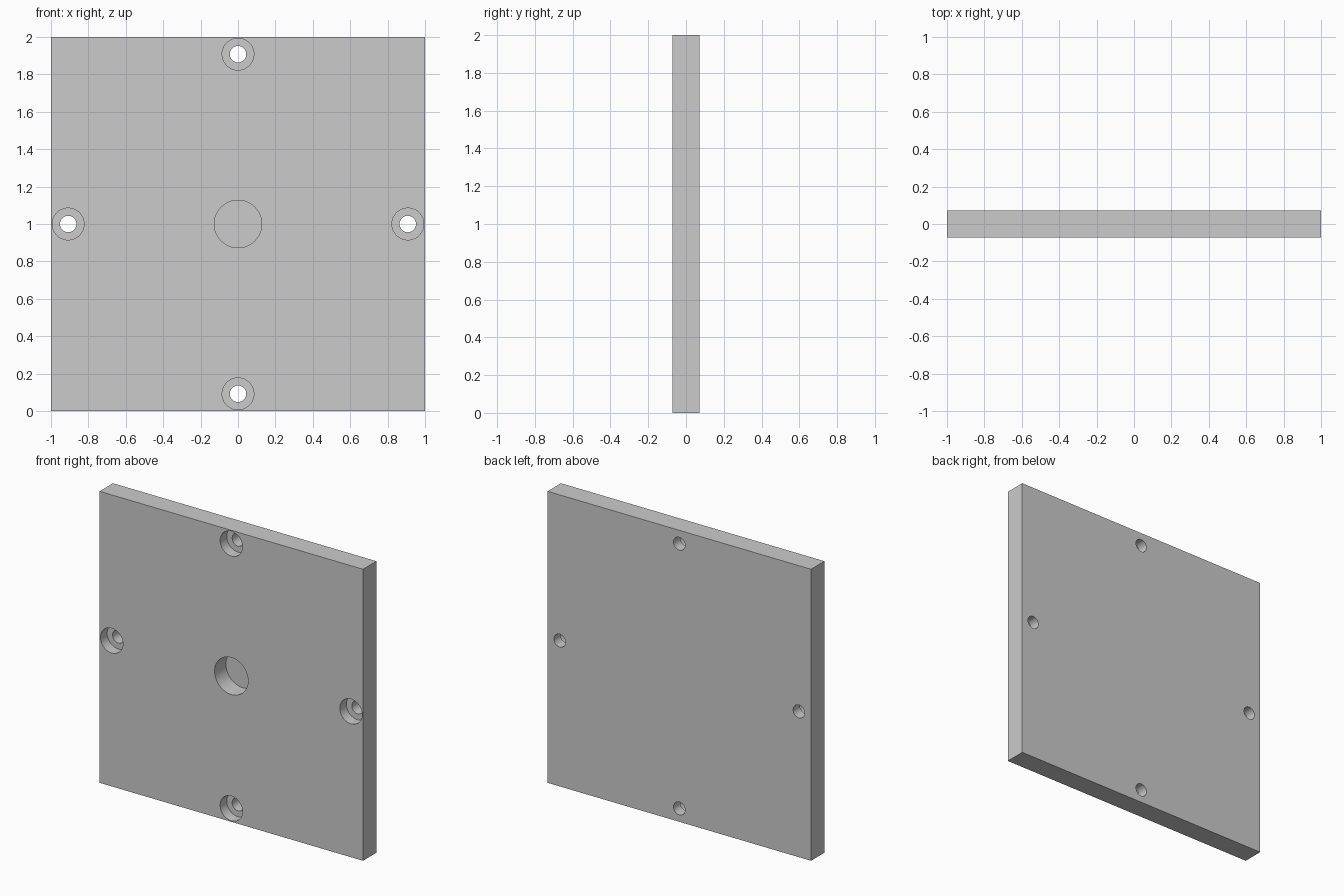
import bpy
from math import pi, radians

if "Cube" in bpy.data.objects:
    bpy.data.objects.remove(bpy.data.objects["Cube"])

T = 0.145            # plate thickness
FRONT = -T / 2
BOLT_R = 0.908       # distance of bolt holes from the centre

# Square plate standing upright
bpy.ops.mesh.primitive_cube_add(size=1, location=(0, 0, 1))
plate = bpy.context.object
plate.name = "mounting_plate"
plate.scale = (2, T, 2)
bpy.ops.object.transform_apply(location=True, rotation=True, scale=True)


def drill(x, z, radius, depth):
    """Cut a round hole into the front face to the given depth."""
    over = 0.05
    bpy.ops.mesh.primitive_cylinder_add(
        vertices=64, radius=radius, depth=depth + over,
        location=(x, FRONT + (depth - over) / 2, z), rotation=(pi / 2, 0, 0))
    cutter = bpy.context.object
    cutter.name = "drill_cutter"
    cutter.hide_render = True
    mod = plate.modifiers.new("drill", 'BOOLEAN')
    mod.operation = 'DIFFERENCE'
    mod.solver = 'EXACT'
    mod.object = cutter
    bpy.ops.object.select_all(action='DESELECT')
    plate.select_set(True)
    bpy.context.view_layer.objects.active = plate
    bpy.ops.object.modifier_apply(modifier=mod.name)
    bpy.data.objects.remove(cutter)


# Blind centre pocket
drill(0, 1, 0.127, 0.123)

# Counterbored bolt holes at the middle of each edge
for dx, dz in ((1, 0), (-1, 0), (0, 1), (0, -1)):
    x, z = dx * BOLT_R, 1 + dz * BOLT_R
    drill(x, z, 0.085, 0.072)
    drill(x, z, 0.044, T + 0.05)

# Smooth hole walls, crisp edges
bpy.ops.object.shade_smooth_by_angle(angle=radians(30))
